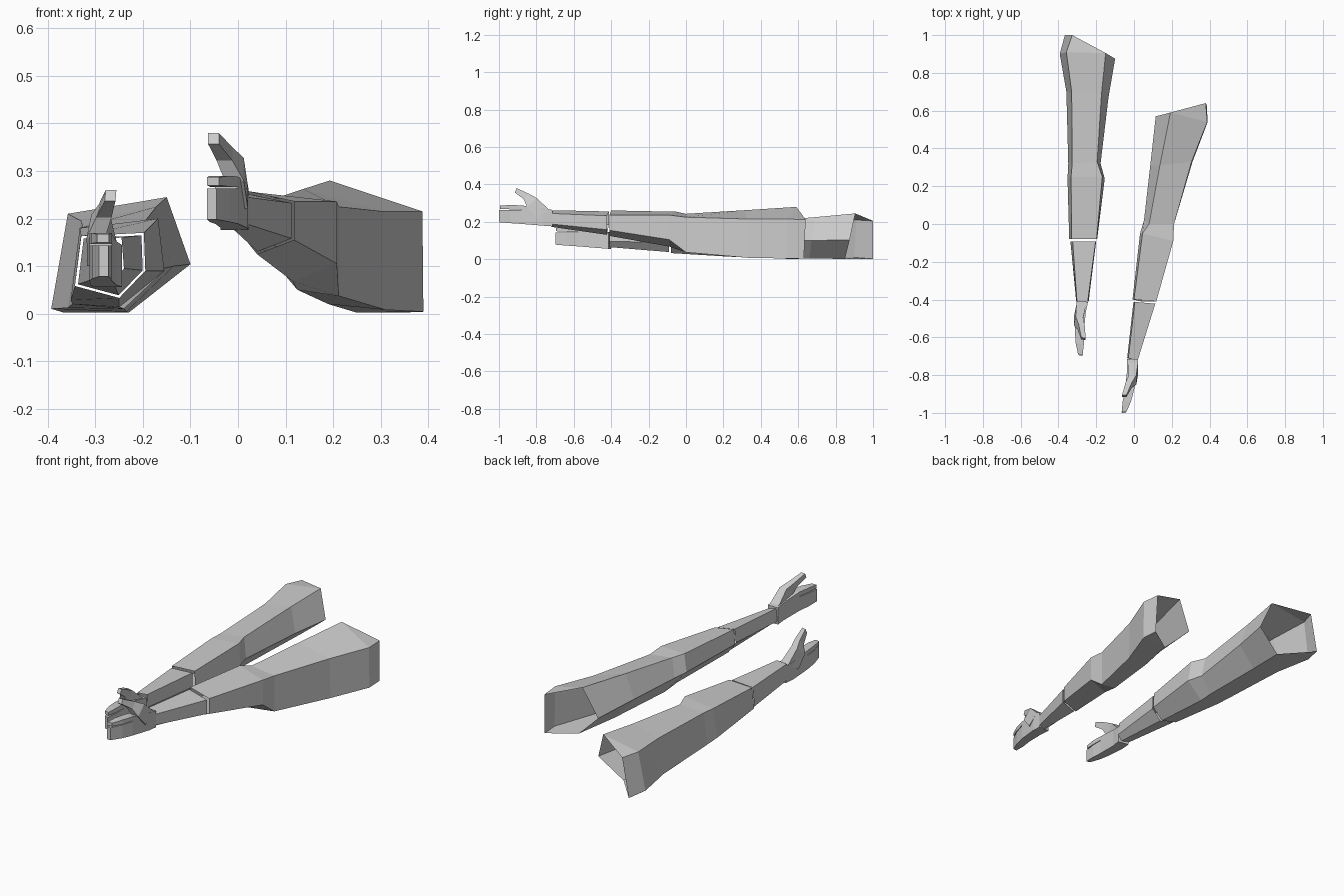
import bpy, bmesh
from math import cos, sin
from mathutils import Vector, Matrix


def loft(name, rings, caps=False):
    """Skin a list of equal-length point rings into a flat-shaded tube."""
    bm = bmesh.new()
    loops = [[bm.verts.new(p) for p in r] for r in rings]
    n = len(rings[0])
    for a, b in zip(loops, loops[1:]):
        for i in range(n):
            j = (i + 1) % n
            bm.faces.new((a[i], a[j], b[j], b[i]))
    if caps:
        bm.faces.new(loops[0])
        bm.faces.new(loops[-1])
    bmesh.ops.remove_doubles(bm, verts=bm.verts, dist=0.0005)
    bmesh.ops.recalc_face_normals(bm, faces=bm.faces)
    me = bpy.data.meshes.new(name)
    bm.to_mesh(me)
    bm.free()
    ob = bpy.data.objects.new(name, me)
    bpy.context.collection.objects.link(ob)
    return ob


def inset(ring, k, dy):
    """Shrink a ring about its centre and shift it toward the hand."""
    c = sum((Vector(p) for p in ring), Vector()) / len(ring)
    return [c + (Vector(p) - c) * k + Vector((0, dy, 0)) for p in ring]


# Ring order: outer bottom, outer top, inner top, inner side, bottom
left_sleeve = [
    [(.118, -.41, .155), (.118, -.41, .236), (.0, -.40, .261), (-.008, -.40, .185), (.04, -.41, .125)],
    [(.208, -.09, .105), (.208, -.09, .236), (.045, -.05, .254), (.032, -.05, .16), (.115, -.09, .068)],
    [(.212, .0, .037), (.212, .0, .225), (.08, .0, .243), (.053, .02, .15), (.125, .0, .05)],
    [(.31, .33, .008), (.305, .33, .215), (.137, .31, .262), (.086, .31, .14), (.19, .32, .02)],
    [(.39, .54, .004), (.388, .54, .215), (.193, .59, .28), (.115, .57, .13), (.25, .54, .002)],
    [(.385, .63, .003), (.38, .64, .212), (.193, .59, .28), (.115, .57, .13), (.25, .54, .002)],
]
right_sleeve = [
    [(-.343, -.08, .058), (-.33, -.08, .163), (-.198, -.08, .17), (-.195, -.08, .09), (-.25, -.08, .033)],
    [(-.352, .24, .028), (-.333, .25, .18), (-.168, .25, .2), (-.155, .24, .09), (-.25, .23, .014)],
    [(-.348, .32, .02), (-.327, .32, .182), (-.195, .33, .195), (-.177, .32, .09), (-.24, .31, .01)],
    [(-.358, .70, .012), (-.33, .70, .195), (-.172, .69, .225), (-.135, .67, .1), (-.235, .66, .004)],
    [(-.393, .90, .01), (-.358, .91, .21), (-.15, .905, .245), (-.10, .875, .104), (-.23, .85, .002)],
    [(-.366, 1.0, .002), (-.327, 1.0, .205), (-.15, .905, .245), (-.10, .875, .104), (-.23, .85, .002)],
]
left_wrist = [(.02, -.72, .188), (.02, -.72, .245), (-.03, -.71, .262), (-.036, -.71, .195), (-.005, -.72, .173)]
right_wrist = [(-.306, -.41, .072), (-.302, -.41, .155), (-.245, -.41, .16), (-.24, -.41, .095), (-.262, -.41, .065)]

# Sleeves (open at both ends) and the narrower forearms emerging from them
for side, sleeve, wrist in (("left", left_sleeve, left_wrist), ("right", right_sleeve, right_wrist)):
    loft(side + "_sleeve", sleeve)
    loft(side + "_forearm", [inset(sleeve[0], .92, -.012), wrist])


# Hand parts: each ring is x0, x1, top (y, z), bottom (y, z)
def quad(x0, x1, yt, zt, yb, zb):
    return [(x0, yb, zb), (x1, yb, zb), (x1, yt, zt), (x0, yt, zt)]


hand = {
    "palm": [(-.037, .022, -.715, .264, -.715, .176), (-.036, .02, -.77, .272, -.77, .18),
             (-.048, .0, -.88, .288, -.88, .189)],
    "fingers": [(-.048, .0, -.88, .263, -.88, .189), (-.06, -.018, -.94, .263, -.94, .193),
                (-.065, -.045, -1.0, .263, -1.0, .198)],
    "index_finger": [(-.048, .0, -.88, .288, -.88, .266), (-.06, -.016, -.94, .29, -.94, .267),
                     (-.065, -.04, -.995, .287, -.995, .27)],
    "thumb": [(-.03, .021, -.735, .268, -.80, .22), (-.028, .012, -.80, .328, -.85, .28),
              (-.045, -.012, -.84, .35, -.868, .322), (-.063, -.04, -.905, .38, -.915, .357)],
}

# The right hand mirrors the left one, turned slightly about the wrist
wrist_l, wrist_r = Vector((-.008, -.715, .22)), Vector((-.272, -.408, .1))
to_right = (Matrix.Translation(wrist_r) @ Matrix.Rotation(-.2, 4, 'Z')
            @ Matrix.Diagonal((-1, 1, 1, 1)) @ Matrix.Translation(-wrist_l))
for part, rows in hand.items():
    rings = [quad(*r) for r in rows]
    loft("left_" + part, rings, True)
    loft("right_" + part, [[to_right @ Vector(p) for p in r] for r in rings], True)
